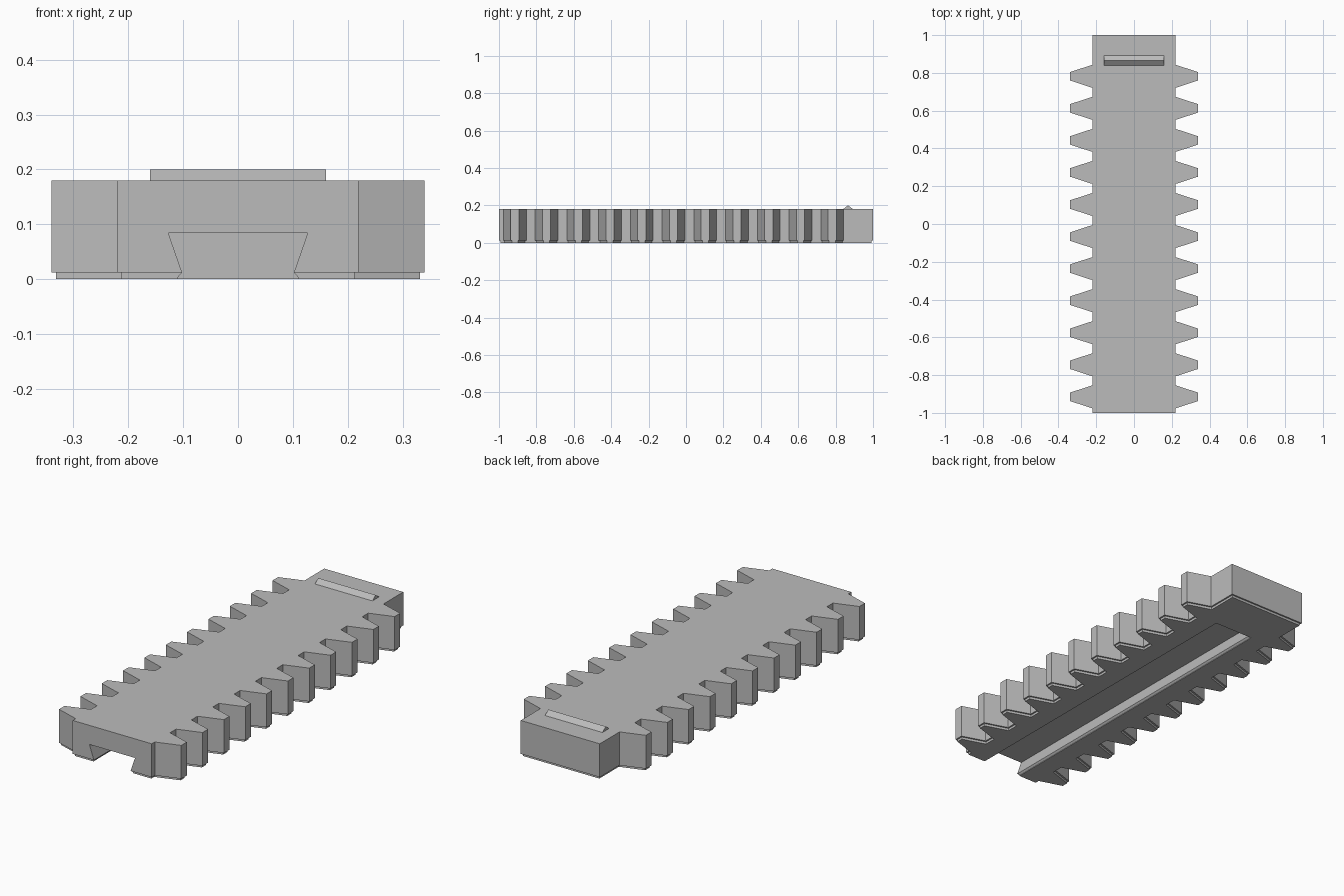
import bpy
import bmesh

default = bpy.data.objects.get("Cube")
if default:
    bpy.data.objects.remove(default, do_unlink=True)

HALF_WIDTH, TIP_X = 0.22, 0.34
HEIGHT, FOOT = 0.18, 0.012
TEETH, PITCH, FIRST_TOOTH = 11, 0.1697, -0.915
ROOT_HALF, TIP_HALF = 0.061, 0.022

grey = bpy.data.materials.new("plain grey")
grey.use_nodes = True
grey.diffuse_color = (0.5, 0.5, 0.5, 1)
grey.node_tree.nodes["Principled BSDF"].inputs["Base Color"].default_value = grey.diffuse_color


def prism(name, points, direction, foot_inset=0):
    """Extrude a flat outline; optionally add a stepped-in foot below it."""
    bm = bmesh.new()
    base = bm.faces.new([bm.verts.new(p) for p in points])
    extruded = bmesh.ops.extrude_face_region(bm, geom=[base], use_keep_orig=True)
    new_verts = [g for g in extruded["geom"] if isinstance(g, bmesh.types.BMVert)]
    bmesh.ops.translate(bm, verts=new_verts, vec=direction)
    bmesh.ops.recalc_face_normals(bm, faces=bm.faces[:])
    if foot_inset:
        bottom = min(bm.faces, key=lambda f: f.calc_center_median().z)
        bmesh.ops.inset_region(bm, faces=[bottom], thickness=foot_inset, use_even_offset=True)
        foot = bmesh.ops.extrude_face_region(bm, geom=[bottom])
        verts = [g for g in foot["geom"] if isinstance(g, bmesh.types.BMVert)]
        bmesh.ops.translate(bm, verts=verts, vec=(0, 0, -FOOT))
        if bottom.is_valid:
            bmesh.ops.delete(bm, geom=[bottom], context="FACES_ONLY")
        bmesh.ops.recalc_face_normals(bm, faces=bm.faces[:])
    mesh = bpy.data.meshes.new(name)
    bm.to_mesh(mesh)
    bm.free()
    mesh.materials.append(grey)
    obj = bpy.data.objects.new(name, mesh)
    bpy.context.collection.objects.link(obj)
    return obj


# Toothed bar: one edge of the outline, then its mirror image
edge = [(HALF_WIDTH, -1)]
for i in range(TEETH):
    y = FIRST_TOOTH + i * PITCH
    edge += [(HALF_WIDTH, y - ROOT_HALF), (TIP_X, y - TIP_HALF),
             (TIP_X, y + TIP_HALF), (HALF_WIDTH, y + ROOT_HALF)]
edge.append((HALF_WIDTH, 1))
outline = edge + [(-x, y) for x, y in reversed(edge)]
bar = prism("toothed_bar", [(x, y, FOOT) for x, y in outline],
            (0, 0, HEIGHT - FOOT), foot_inset=0.008)

# Dovetail slot, open at the front and closed near the back
half = [(0.11, -0.03), (0.11, 0.003), (0.102, FOOT), (0.127, 0.084)]
profile = half + [(-x, z) for x, z in reversed(half)]
cutter = prism("slot_cutter", [(x, -1.1, z) for x, z in profile], (0, 1.85, 0))
cutter.hide_render = True
cut = bar.modifiers.new("dovetail_slot", "BOOLEAN")
cut.operation = "DIFFERENCE"
cut.solver = "EXACT"
cut.object = cutter
bpy.context.view_layer.objects.active = bar
bpy.ops.object.modifier_apply(modifier=cut.name)
bpy.data.objects.remove(cutter, do_unlink=True)

# Small triangular catch ridge on top near the back
ridge = [(0.84, HEIGHT), (0.893, HEIGHT), (0.866, 0.2)]
prism("catch_ridge", [(-0.16, y, z) for y, z in ridge], (0.32, 0, 0))
